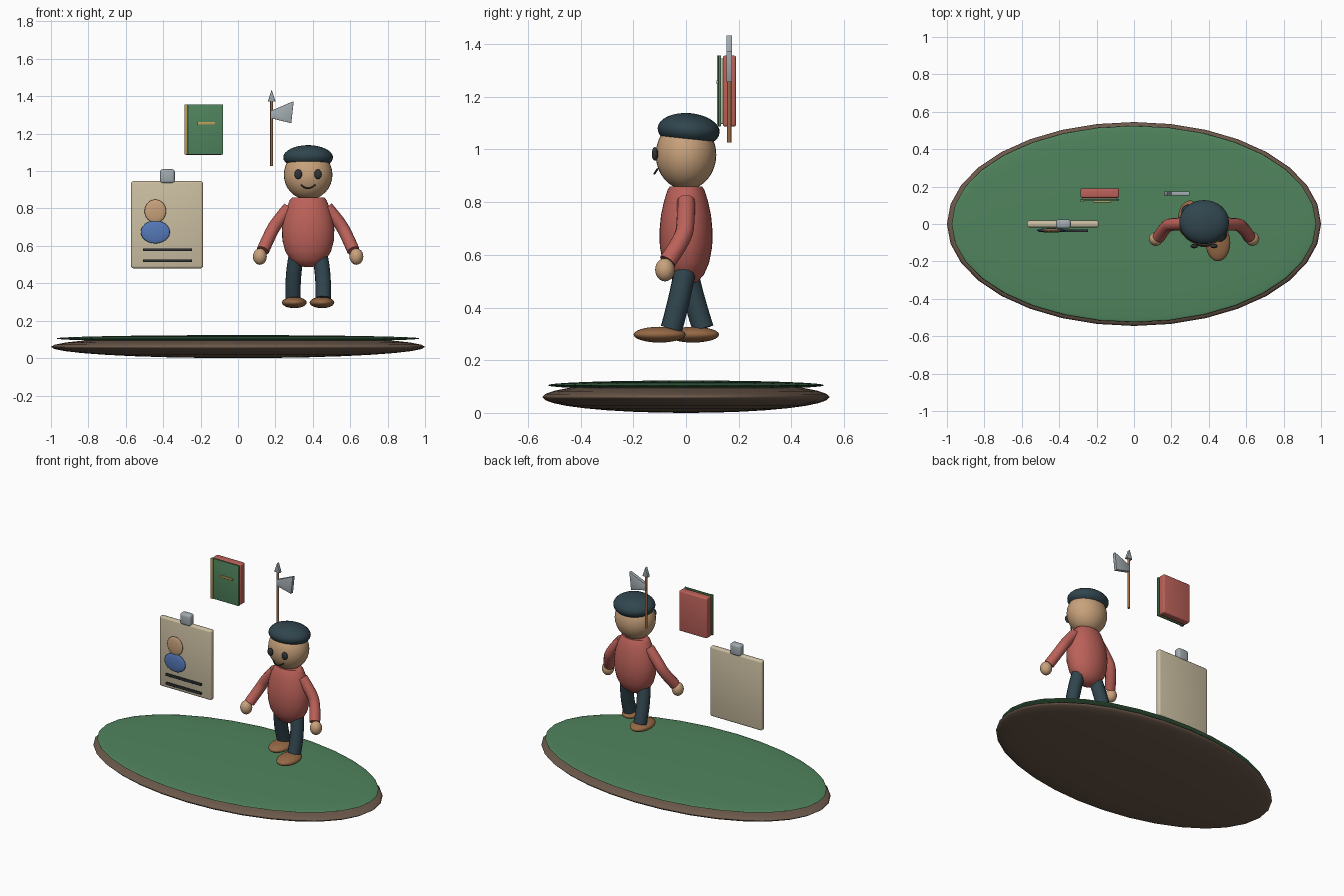
import bpy, bmesh, math
from mathutils import Vector

if "Cube" in bpy.data.objects:
    bpy.data.objects.remove(bpy.data.objects["Cube"])

def mat(name, r, g, b):
    m = bpy.data.materials.new(name)
    m.diffuse_color = (r, g, b, 1)
    m.use_nodes = True
    m.node_tree.nodes["Principled BSDF"].inputs["Base Color"].default_value = m.diffuse_color
    return m

GREEN = mat("green", .08, .23, .11)
EARTH = mat("earth", .15, .10, .07)
RED = mat("red", .50, .12, .10)
DARK = mat("dark", .03, .06, .075)
SKIN = mat("skin", .58, .36, .20)
SHOE = mat("shoe", .30, .14, .06)
BEIGE = mat("beige", .60, .52, .36)
BLUE = mat("blue", .09, .19, .48)
STEEL = mat("steel", .36, .41, .44)
GOLD = mat("gold", .50, .34, .10)
WOOD = mat("wood", .32, .14, .06)
INK = mat("ink", .03, .035, .04)

def finish(o, name, m, angle=50):
    o.name = name
    o.data.materials.append(m)
    bpy.ops.object.select_all(action='DESELECT')
    o.select_set(True)
    bpy.context.view_layer.objects.active = o
    bpy.ops.object.shade_smooth_by_angle(angle=math.radians(angle))
    return o

def from_bmesh(bm, name, m, angle=50):
    bmesh.ops.recalc_face_normals(bm, faces=bm.faces[:])
    me = bpy.data.meshes.new(name)
    bm.to_mesh(me)
    bm.free()
    o = bpy.data.objects.new(name, me)
    bpy.context.collection.objects.link(o)
    return finish(o, name, m, angle)

def ball(name, loc, radii, m, seg=32, rings=16, tilt=0):
    bpy.ops.mesh.primitive_uv_sphere_add(segments=seg, ring_count=rings, radius=1,
                                         location=loc, rotation=(tilt, 0, 0))
    o = bpy.context.object
    o.scale = radii
    return finish(o, name, m, 80)

def box(name, lo, hi, m, bevel=0.004):
    bm = bmesh.new()
    bmesh.ops.create_cube(bm, size=1)
    for v in bm.verts:
        v.co = Vector([(a + b) / 2 + c * (b - a) for a, b, c in zip(lo, hi, v.co)])
    bmesh.ops.bevel(bm, geom=bm.edges[:], offset=bevel, segments=3,
                    profile=.5, affect='EDGES')
    return from_bmesh(bm, name, m)

def tube(name, pts, radius, m, spline='NURBS'):
    cu = bpy.data.curves.new(name, 'CURVE')
    cu.dimensions = '3D'
    cu.bevel_depth = radius
    cu.bevel_resolution = 4
    cu.use_fill_caps = True
    s = cu.splines.new(spline)
    s.points.add(len(pts) - 1)
    for p, c in zip(s.points, pts):
        p.co = (*c, 1)
    if spline == 'NURBS':
        s.order_u = 3
        s.use_endpoint_u = True
        s.resolution_u = 8
    o = bpy.data.objects.new(name, cu)
    bpy.context.collection.objects.link(o)
    bpy.ops.object.select_all(action='DESELECT')
    o.select_set(True)
    bpy.context.view_layer.objects.active = o
    bpy.ops.object.convert(target='MESH')
    return finish(bpy.context.object, name, m)

def plate(name, outline, y0, y1, m):
    bm = bmesh.new()
    f = bm.faces.new([bm.verts.new((x, y0, z)) for x, z in outline])
    ext = bmesh.ops.extrude_face_region(bm, geom=[f])['geom']
    bmesh.ops.translate(bm, vec=(0, y1 - y0, 0),
                        verts=[e for e in ext if isinstance(e, bmesh.types.BMVert)])
    bmesh.ops.bevel(bm, geom=bm.edges[:], offset=.002, segments=2,
                    profile=.5, affect='EDGES')
    return from_bmesh(bm, name, m, 40)

def lathe(name, profile, center, squash, m, seg=32):
    bm = bmesh.new()
    rings = []
    for r, z in profile:
        rings.append([bm.verts.new((center[0] + r * math.cos(a), center[1] + squash * r * math.sin(a), z))
                      for a in (2 * math.pi * i / seg for i in range(seg))])
    for a, b in zip(rings, rings[1:]):
        for i in range(seg):
            j = (i + 1) % seg
            bm.faces.new((a[i], a[j], b[j], b[i]))
    bm.faces.new(rings[0])
    bm.faces.new(rings[-1])
    return from_bmesh(bm, name, m)

# Oval ground
ball("ground_base", (0, 0, .06), (1, .545, .06), EARTH)
ball("ground_turf", (0, 0, .105), (.975, .525, .018), GREEN)

# Walking figure
CX = .375
lathe("torso", [(.02, .487), (.06, .497), (.095, .525), (.122, .57), (.138, .63), (.14, .69),
                (.132, .75), (.117, .80), (.098, .845), (.085, .86)], (CX, 0), .72, RED)
ball("head", (CX, 0, .98), (.13, .115, .133), SKIN)
ball("cap", (CX, .01, 1.073), (.133, .118, .065), DARK, tilt=-.08)
tube("mouth", [(CX - .037, -.108, .926), (CX - .02, -.12, .908),
               (CX + .02, -.12, .908), (CX + .037, -.108, .926)], .004, INK)
for s, side in ((-1, "left"), (1, "right")):
    ball(side + "_eye", (CX + s * .053, -.118, .983), (.02, .012, .026), INK, 16, 10)
    tube(side + "_arm", [(CX + s * .10, 0, .805), (CX + s * .165, .0, .73),
                         (CX + s * .205, -.01, .66), (CX + s * .242, -.07, .575)], .034, RED)
    ball(side + "_hand", (CX + s * .258, -.08, .543), (.037, .037, .044), SKIN, 24, 12)
    # right leg steps forward, left leg trails
    ankle = -.055 if s > 0 else .065
    foot = -.10 if s > 0 else .027
    tube(side + "_leg", [(CX + s * .06, 0, .56), (CX + s * .085, ankle * .35, .45),
                         (CX + s * .08, ankle, .32)], .042, DARK)
    ball(side + "_shoe", (CX + s * .074, foot, .297), (.066, .099, .03), SHOE, 24, 12)

# Identity card with clip
box("card", (-.572, -.018, .48), (-.187, .018, .946), BEIGE, .012)
box("card_clip", (-.417, -.024, .935), (-.338, .024, 1.01), STEEL, .014)
ball("card_portrait_head", (-.442, -.034, .786), (.058, .011, .062), SKIN, 24, 12)
ball("card_portrait_body", (-.442, -.034, .674), (.078, .012, .061), BLUE, 24, 12)
for i, z in enumerate((.58, .521)):
    box(f"card_line_{i}", (-.508, -.044, z - .007), (-.246, -.03, z + .007), INK, .002)

# Book
box("book_body", (-.286, .14, 1.087), (-.08, .19, 1.356), RED, .008)
box("book_pages", (-.275, .128, 1.097), (-.09, .145, 1.346), BEIGE, .002)
box("book_cover", (-.286, .122, 1.088), (-.08, .133, 1.357), GREEN, .002)
box("book_spine_strip", (-.287, .117, 1.088), (-.268, .126, 1.357), GOLD, .002)
box("book_mark", (-.216, .115, 1.248), (-.123, .125, 1.262), GOLD, .002)

# Polearm
tube("pole", [(.18, .164, 1.027), (.18, .164, 1.38)], .008, WOOD, 'POLY')
plate("pole_tip", [(.159, 1.372), (.201, 1.372), (.18, 1.434)], .153, .175, STEEL)
plate("pole_blade", [(.176, 1.322), (.298, 1.374), (.285, 1.256), (.176, 1.282)], .153, .175, STEEL)
